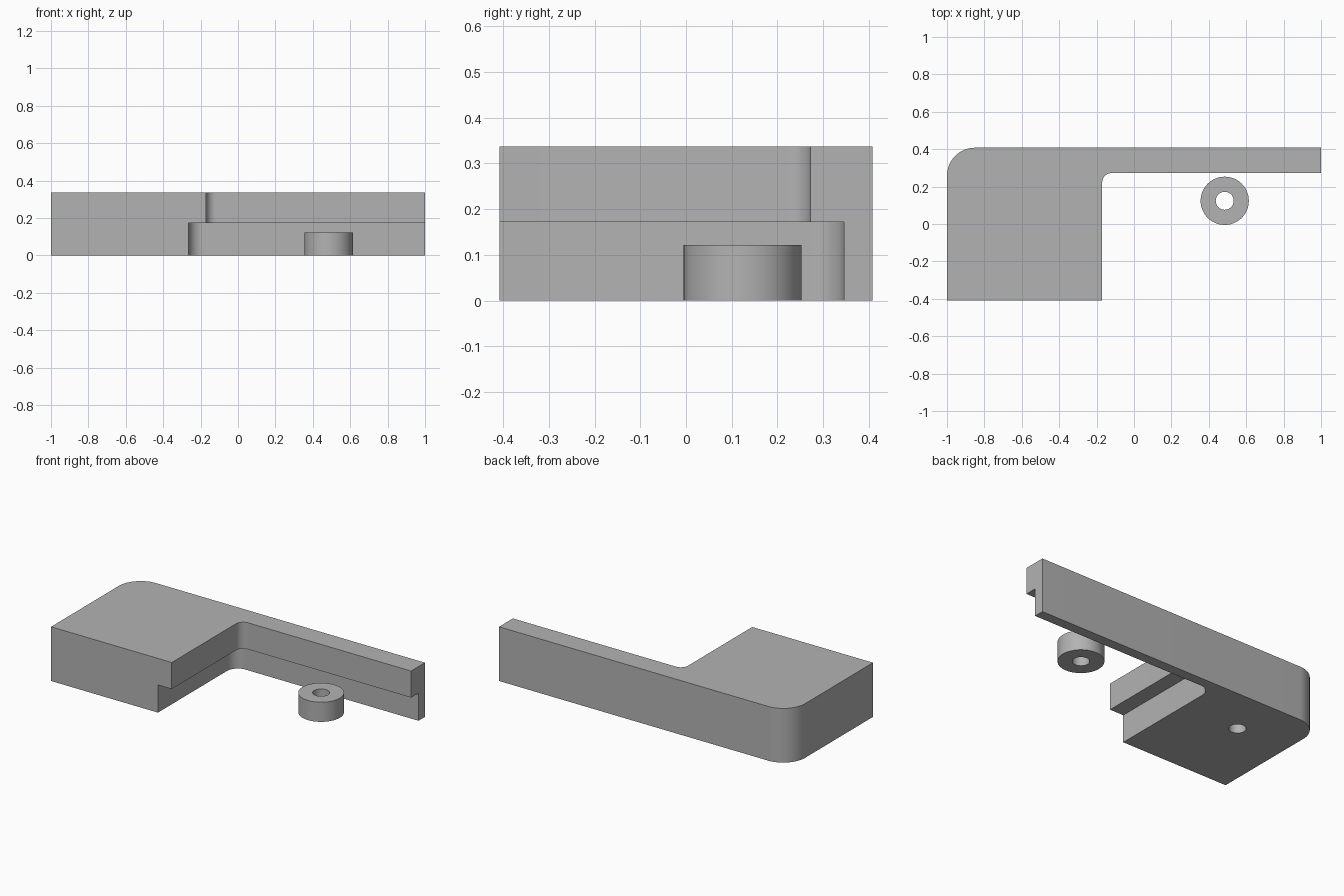
import bpy
import bmesh
from math import cos, sin, pi, radians

cube = bpy.data.objects.get("Cube")
if cube:
    bpy.data.objects.remove(cube, do_unlink=True)

grey = bpy.data.materials.new("plain grey")
grey.use_nodes = True
COLOUR = (0.45, 0.45, 0.45, 1)
grey.diffuse_color = COLOUR
grey.node_tree.nodes["Principled BSDF"].inputs["Base Color"].default_value = COLOUR


def arc(cx, cy, r, start, end, steps=16):
    """Points along an arc, angles in degrees."""
    angles = [radians(start + (end - start) * i / steps) for i in range(steps + 1)]
    return [(cx + r * cos(a), cy + r * sin(a)) for a in angles]


def prism(name, outline, z0, z1):
    """Extrude a flat outline between two heights."""
    bm = bmesh.new()
    face = bm.faces.new([bm.verts.new((x, y, z0)) for x, y in outline])
    top = bmesh.ops.extrude_face_region(bm, geom=[face])["geom"]
    bmesh.ops.translate(bm, vec=(0, 0, z1 - z0),
                        verts=[v for v in top if isinstance(v, bmesh.types.BMVert)])
    bmesh.ops.recalc_face_normals(bm, faces=bm.faces)
    mesh = bpy.data.meshes.new(name)
    bm.to_mesh(mesh)
    bm.free()
    mesh.materials.append(grey)
    obj = bpy.data.objects.new(name, mesh)
    bpy.context.collection.objects.link(obj)
    return obj


def cylinder(name, x, y, r, z0, z1):
    return prism(name, arc(x, y, r, 0, 360, 48)[:-1], z0, z1)


def select(obj):
    bpy.ops.object.select_all(action="DESELECT")
    obj.select_set(True)
    bpy.context.view_layer.objects.active = obj


def cut(obj, cutter):
    """Subtract the cutter and discard it."""
    cutter.hide_render = True
    mod = obj.modifiers.new("cut", "BOOLEAN")
    mod.operation = "DIFFERENCE"
    mod.solver = "EXACT"
    mod.object = cutter
    select(obj)
    bpy.ops.object.modifier_apply(modifier=mod.name)
    bpy.data.objects.remove(cutter, do_unlink=True)


BACK, FRONT = 0.408, -0.408
HEIGHT, STEP = 0.337, 0.172

# L-shaped body with a rounded outer corner and a filleted inner corner
outline = [(-1, FRONT), (-0.17, FRONT)]
outline += arc(-0.12, 0.222, 0.05, 180, 90)
outline += [(1, 0.272), (1, BACK)]
outline += arc(-0.85, BACK - 0.15, 0.15, 90, 180)
body = prism("bracket_body", outline, 0, HEIGHT)

# undercut along the inner edge of the L
undercut = [(-0.265, FRONT - 0.1)]
undercut += arc(-0.19, 0.27, 0.075, 180, 90)
undercut += [(1.1, 0.345), (1.1, FRONT - 0.1)]
cut(body, prism("undercut", undercut, -0.1, STEP))

# blind hole in the underside
cut(body, cylinder("blind_hole", -0.65, 0.11, 0.048, -0.1, STEP))

# loose round spacer with a through hole
RING = (0.485, 0.124)
spacer = cylinder("round_spacer", *RING, 0.129, 0, 0.122)
cut(spacer, cylinder("spacer_hole", *RING, 0.048, -0.1, 0.3))

for obj in (body, spacer):
    select(obj)
    bpy.ops.object.shade_smooth_by_angle(angle=pi / 6)
